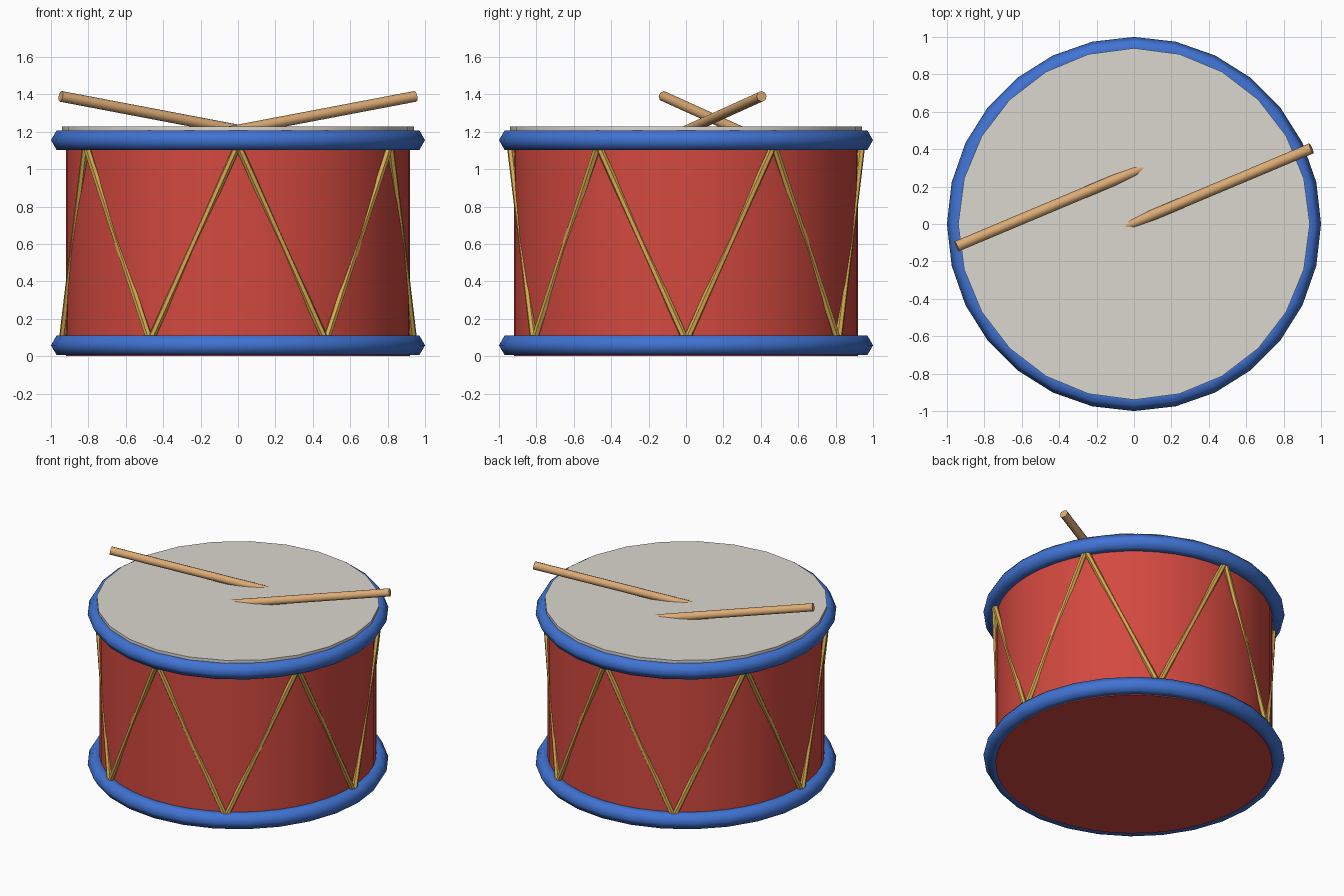
import bpy
from math import cos, sin, pi, radians
from mathutils import Vector

cube = bpy.data.objects.get("Cube")
if cube:
    bpy.data.objects.remove(cube, do_unlink=True)


def material(name, rgb):
    m = bpy.data.materials.new(name)
    m.use_nodes = True
    m.diffuse_color = (*rgb, 1)
    m.node_tree.nodes["Principled BSDF"].inputs["Base Color"].default_value = (*rgb, 1)
    return m


red = material("red_paint", (0.65, 0.067, 0.05))
blue = material("blue_paint", (0.052, 0.172, 0.65))
white = material("pale_skin", (0.71, 0.68, 0.63))
gold = material("gold_rope", (0.66, 0.4, 0.075))
wood = material("light_wood", (0.72, 0.41, 0.18))


def finish(name, mat, angle=30):
    obj = bpy.context.object
    obj.name = name
    obj.data.materials.append(mat)
    bpy.ops.object.shade_smooth_by_angle(angle=radians(angle))
    return obj


def cylinder(name, radius, z0, z1, sides, mat):
    bpy.ops.mesh.primitive_cylinder_add(vertices=sides, radius=radius, depth=z1 - z0,
                                        location=(0, 0, (z0 + z1) / 2))
    return finish(name, mat)


def rod(name, a, b, radius, sides, mat):
    """Straight cylinder from point a to point b."""
    a, b = Vector(a), Vector(b)
    d = b - a
    bpy.ops.mesh.primitive_cylinder_add(vertices=sides, radius=radius, depth=d.length,
                                        location=(a + b) / 2,
                                        rotation=d.to_track_quat('Z', 'Y').to_euler())
    return finish(name, mat, 50)


# Drum body and skin
cylinder("shell", 0.92, 0, 1.2, 48, red)
cylinder("skin", 0.94, 1.17, 1.228, 24, white)

# Hoops with a six-sided section
for name, z in (("bottom_hoop", 0.058), ("top_hoop", 1.155)):
    bpy.ops.mesh.primitive_torus_add(major_segments=28, minor_segments=6,
                                     major_radius=0.94, minor_radius=0.06,
                                     location=(0, 0, z))
    finish(name, blue, 180)


# Zigzag ropes: low points at even steps, high points at odd steps
def rope_point(i):
    a = i * pi / 6
    return 0.94 * cos(a), 0.94 * sin(a), 1.13 if i % 2 else 0.08


for i in range(12):
    rod(f"rope_{i + 1}", rope_point(i), rope_point(i + 1), 0.019, 6, gold)

# Sticks: a half-turn pair, tips sunk into the skin
for name, s in (("left_stick", 1), ("right_stick", -1)):
    rod(name, (s * 0.948, 0.1425 + s * 0.262, 1.389),
        (-s * 0.12, 0.1425 - s * 0.187, 1.186), 0.029, 8, wood)
